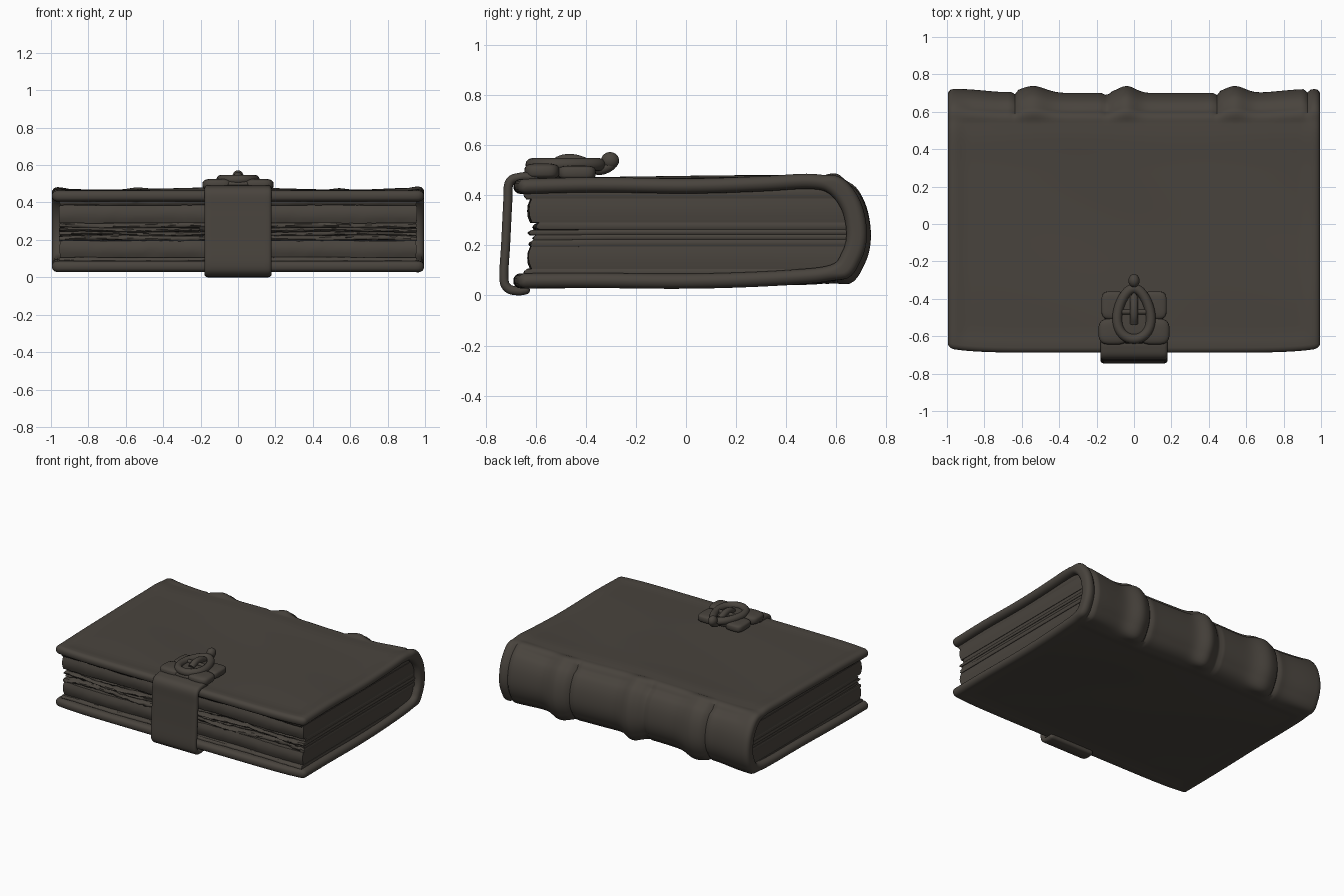
import bpy, bmesh, math, random
from mathutils import Vector

random.seed(4)
if "Cube" in bpy.data.objects:
    bpy.data.objects.remove(bpy.data.objects["Cube"], do_unlink=True)

leather = bpy.data.materials.new("dark brown leather")
leather.use_nodes = True
COLOR = (0.066, 0.057, 0.047, 1)
leather.diffuse_color = COLOR
leather.node_tree.nodes["Principled BSDF"].inputs["Base Color"].default_value = COLOR


def finish(name, bm, angle=50):
    bmesh.ops.recalc_face_normals(bm, faces=bm.faces)
    mesh = bpy.data.meshes.new(name)
    bm.to_mesh(mesh)
    bm.free()
    ob = bpy.data.objects.new(name, mesh)
    bpy.context.collection.objects.link(ob)
    mesh.materials.append(leather)
    bpy.ops.object.select_all(action='DESELECT')
    ob.select_set(True)
    bpy.context.view_layer.objects.active = ob
    bpy.ops.object.shade_smooth_by_angle(angle=math.radians(angle))
    return ob


def smooth(a, b, v):
    t = max(0, min(1, (v - a) / (b - a)))
    return t * t * (3 - 2 * t)


def bump(v, centre, width):
    return math.exp(-((v - centre) / width) ** 2)


def spline(points, steps):
    p = [Vector(q) for q in points]
    p = [2 * p[0] - p[1]] + p + [2 * p[-1] - p[-2]]
    out = []
    for i in range(1, len(p) - 2):
        a, b, c, d = p[i - 1:i + 3]
        for s in range(steps):
            t = s / steps
            out.append(b + (c - a) * t / 2 + (2 * a - 5 * b + 4 * c - d) * t * t / 2
                       + (3 * b - a - 3 * c + d) * t ** 3 / 2)
    return out + [p[-2]]


def sheet(name, path, half_width, half, count, relief=None, warp=None):
    """Thick rounded sheet: a y-z path carried along x."""
    line = spline(path, 8)
    norms = []
    for i in range(len(line)):
        t = (line[min(i + 1, len(line) - 1)] - line[max(i - 1, 0)]).normalized()
        norms.append(Vector((-t.y, t.x)))
    inset = [half * k for k in (0, 0.05, 0.2, 0.5, 1)]
    body = half_width - half
    xs = [-half_width + d for d in inset[:-1]]
    xs += [-body + 2 * body * i / count for i in range(count + 1)]
    xs += [half_width - d for d in reversed(inset[:-1])]
    bm = bmesh.new()
    rings = []
    for x in xs:
        d = min(half, half_width - abs(x))
        h = max(0.08 * half, math.sqrt(max(0, half ** 2 - (half - d) ** 2)))
        start, end = [], []
        for k in range(1, 4):
            a = math.pi / 2 * k / 4
            for cap, i, s in ((start, 0, -1), (end, -1, 1)):
                t = Vector((norms[i].y, -norms[i].x)) * s
                cap.append((line[i] + t * h * math.cos(a), norms[i] * h * math.sin(a)))
        outer = [p + n for p, n in start]
        outer += [p + n * (h + (relief(x, p, n) if relief else 0)) for p, n in zip(line, norms)]
        outer += [p + n for p, n in reversed(end)]
        inner = [p - n for p, n in start] + [p - n * h for p, n in zip(line, norms)]
        inner += [p - n for p, n in reversed(end)]
        ring = []
        for q in outer + inner[::-1]:
            y, z = warp(x, q.x, q.y) if warp else q
            ring.append(bm.verts.new((x, y, z)))
        rings.append(ring)
    n = len(rings[0])
    for a, b in zip(rings, rings[1:]):
        for i in range(n):
            bm.faces.new((a[i], a[(i + 1) % n], b[(i + 1) % n], b[i]))
    for r in (rings[0], rings[-1]):
        for i in range(n // 2 - 1):
            bm.faces.new((r[i], r[i + 1], r[n - 2 - i], r[n - 1 - i]))
    return finish(name, bm)


# Cover: both boards and the spine, with raised bands, cracks and a hinge groove
def cover_relief(x, p, n):
    spine = smooth(0.15, 0.7, n.x)
    r = 0.022 * smooth(0.6, 0.95, abs(x))
    r += 0.038 * (bump(x, -0.54, 0.09) + bump(x, -0.04, 0.065) + bump(x, 0.54, 0.075))
    r -= 0.02 * sum(bump(x, c, 0.012) for c in (-0.64, -0.145, 0.44, 0.93))
    r *= spine
    if p.y > 0.3:
        r -= 0.014 * bump(p.x, 0.6, 0.018) * smooth(0, 0.1, 0.96 - abs(x))
    edge = min(0.99 - abs(x), p.x + 0.69)
    return r - 0.008 * smooth(0.03, 0.1, edge) * smooth(0.6, 0.5, p.x) if p.x < 0.55 else r


def cover_warp(x, y, z):
    y += 0.025 * abs(x) ** 8 * smooth(-0.3, -0.65, y)
    z += 0.006 * math.sin(5 * x + 4 * y) * smooth(-0.75, 0.2, y)
    return y, z


cover_path = [(-0.66, 0.435), (-0.35, 0.442), (0.0, 0.442), (0.3, 0.447), (0.5, 0.452),
              (0.59, 0.425), (0.65, 0.345), (0.67, 0.24), (0.65, 0.155), (0.59, 0.09),
              (0.4, 0.07), (0.0, 0.062), (-0.35, 0.06), (-0.66, 0.058)]
sheet("cover", cover_path, 0.995, 0.03, 100, cover_relief, cover_warp)


# Pages: stacked gatherings with ragged front edges
def page_block(name, z0, z1, front, side, ragged):
    bm = bmesh.new()
    cols, rows = 60, 4
    grid = []
    for r in range(rows + 1):
        z = z0 + (z1 - z0) * r / rows
        round_in = 0.012 * (2 * r / rows - 1) ** 2
        back = 0.54 + 0.12 * math.sqrt(max(0, 1 - ((z - 0.243) / 0.185) ** 2))
        s = side - round_in * 0.3
        loop = []
        for i in range(cols + 1):
            x = -s + 2 * s * i / cols
            wave = ragged * (math.sin(9 * x + 40 * z0) + random.uniform(-0.6, 0.6))
            loop.append(bm.verts.new((x, front + round_in + wave, z + 0.35 * wave)))
        for x, y in ((s, -0.3), (s, 0.2), (s, back), (-s, back), (-s, 0.2), (-s, -0.3)):
            loop.append(bm.verts.new((x, y, z)))
        grid.append(loop)
    n = len(grid[0])
    for a, b in zip(grid, grid[1:]):
        for i in range(n):
            bm.faces.new((a[i], a[(i + 1) % n], b[(i + 1) % n], b[i]))
    bm.faces.new(grid[0])
    bm.faces.new(grid[-1])
    finish(name, bm, 40)


levels = [0.075, 0.105, 0.195, 0.222, 0.243, 0.262, 0.29, 0.385, 0.425]
fronts = [-0.645, -0.63, -0.615, -0.60, -0.62, -0.60, -0.63, -0.645]
for i, front in enumerate(fronts):
    thin = levels[i + 1] - levels[i] < 0.03
    page_block(f"pages_{i + 1}", levels[i], levels[i + 1] + 0.001, front,
               0.958 - 0.004 * (i % 2), 0.009 if thin else 0.003)

# Strap wrapped around the front edge
strap_path = [(-0.6, 0.474), (-0.66, 0.472), (-0.705, 0.45), (-0.712, 0.36), (-0.72, 0.2),
              (-0.727, 0.07), (-0.71, 0.028), (-0.67, 0.018), (-0.64, 0.022)]
sheet("strap", strap_path[::-1], 0.18, 0.018, 16)


# Clasp pieces
def pebble(name, loc, size, power=1.0):
    bm = bmesh.new()
    bmesh.ops.create_uvsphere(bm, u_segments=28, v_segments=14, radius=1)
    for v in bm.verts:
        v.co = Vector([math.copysign(abs(c) ** power, c) * s for c, s in zip(v.co, size)]) + Vector(loc)
    finish(name, bm, 60)


def tube(name, points, radius, closed=False):
    curve = bpy.data.curves.new(name, 'CURVE')
    curve.dimensions = '3D'
    curve.bevel_depth = radius
    curve.bevel_resolution = 4
    curve.use_fill_caps = True
    s = curve.splines.new('POLY')
    s.points.add(len(points) - 1)
    for p, q in zip(s.points, points):
        p.co = (*q, 1)
    s.use_cyclic_u = closed
    ob = bpy.data.objects.new(name, curve)
    bpy.context.collection.objects.link(ob)
    bpy.context.view_layer.update()
    bm = bmesh.new()
    bm.from_mesh(ob.to_mesh())
    bpy.data.objects.remove(ob, do_unlink=True)
    finish(name, bm, 60)


for side, word in ((1, "left"), (-1, "right")):
    pebble(f"{word}_front_lobe", (0.11 * side, -0.575, 0.495), (0.08, 0.07, 0.032), 0.6)
    pebble(f"{word}_back_lobe", (0.11 * side, -0.435, 0.49), (0.065, 0.075, 0.028), 0.5)
pebble("clasp_base", (0, -0.5, 0.495), (0.11, 0.14, 0.028), 0.6)

ring = []
for i in range(40):
    a = 2 * math.pi * i / 40
    taper = 1 - 0.22 * math.sin(a)
    ring.append((0.088 * taper * math.cos(a), -0.48 + 0.135 * math.sin(a), 0.522))
tube("clasp_ring", ring, 0.026, True)
tube("clasp_pin", spline([(0, -0.53, 0.52), (0, -0.49, 0.54), (0, -0.44, 0.54), (0, -0.385, 0.52)], 6), 0.022)
tube("clasp_crossbar", [(-0.065, -0.47, 0.525), (0.065, -0.47, 0.525)], 0.014)
tube("clasp_hook", spline([(0, -0.38, 0.51), (0, -0.34, 0.505), (0, -0.305, 0.52), (0, -0.295, 0.54)], 6), 0.024)
pebble("hook_tip", (0, -0.303, 0.538), (0.03, 0.036, 0.034))
